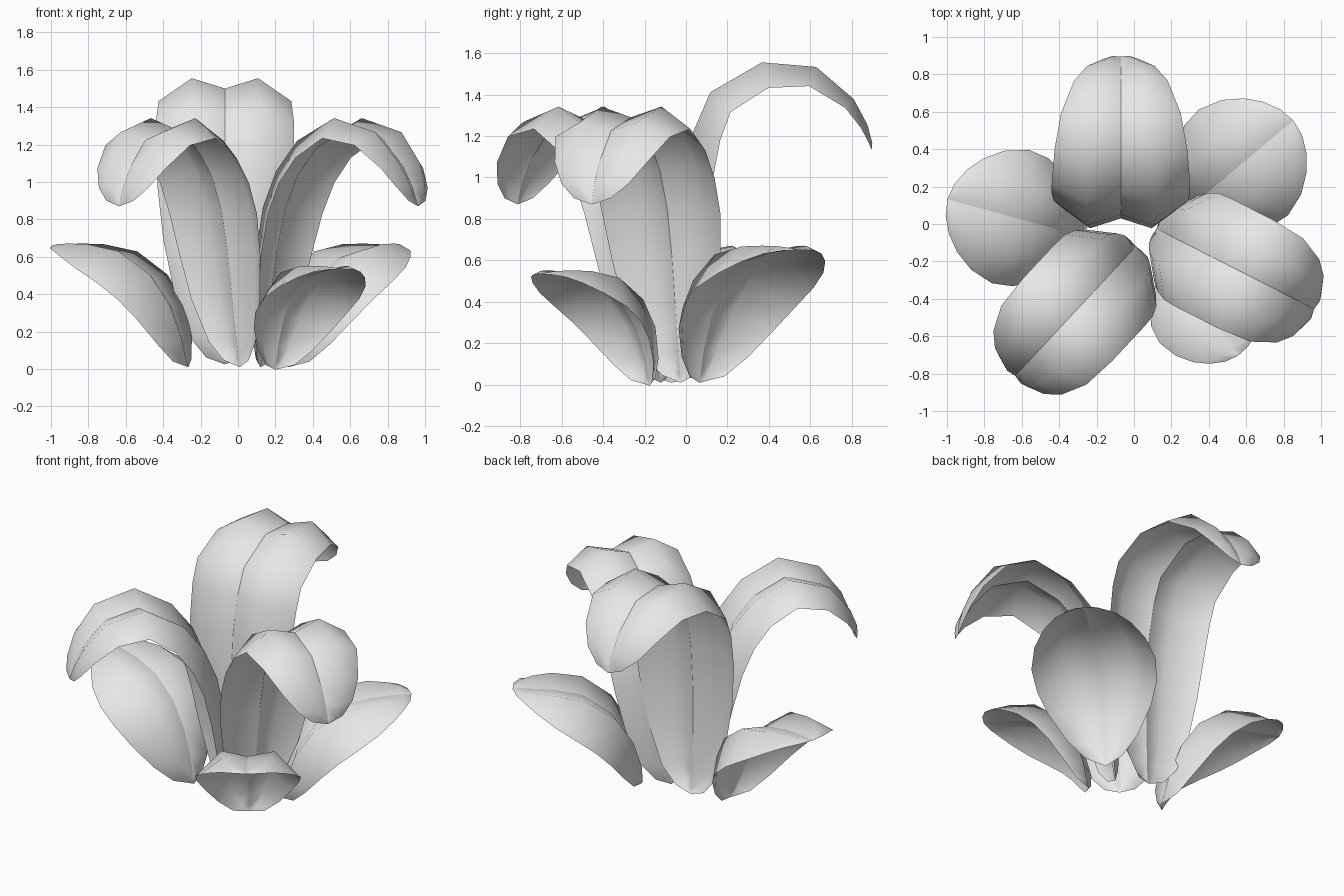
import bpy, bmesh, math
from mathutils import Vector

cube = bpy.data.objects.get("Cube")
if cube:
    bpy.data.objects.remove(cube, do_unlink=True)

# One pale grey material for every petal
grey = bpy.data.materials.new("pale_grey")
grey.use_nodes = True
colour = (0.8, 0.8, 0.8, 1)
grey.diffuse_color = colour
grey.node_tree.nodes["Principled BSDF"].inputs["Base Color"].default_value = colour

# Midrib profiles: (distance outwards, height, half width)
TALL = [(0, .025, 0), (-.01, .06, .1), (-.015, .17, .19), (-.02, .4, .27), (-.02, .7, .33),
        (0, .98, .36), (.04, 1.2, .37), (.11, 1.37, .37), (.33, 1.5, .355), (.56, 1.485, .32),
        (.73, 1.35, .25), (.8, 1.24, .18), (.835, 1.16, .09), (.845, 1.13, 0)]
SPREAD = [(0, .01, 0), (.01, .05, .09), (.025, .15, .17), (.06, .38, .25), (.095, .62, .295),
          (.145, .85, .32), (.22, 1.03, .325), (.335, 1.18, .325), (.53, 1.29, .325),
          (.74, 1.225, .31), (.86, 1.08, .25), (.915, .97, .18), (.94, .9, .1), (.946, .87, 0)]
LOW = [(0, .01, 0), (.01, .05, .11), (.03, .16, .21), (.09, .33, .305), (.19, .48, .355),
       (.35, .595, .37), (.52, .635, .33), (.63, .645, .26), (.7, .65, .18), (.745, .65, .09),
       (.76, .65, 0)]


def petal(name, base, angle, profile, lift, droop, size=1):
    """Gull-shaped sheet: folded midrib, raised middles, edges drooping less to the tip."""
    out = Vector((math.cos(math.radians(angle)), math.sin(math.radians(angle)), 0))
    side = Vector((-out.y, out.x, 0))
    up = Vector((0, 0, 1))
    origin = Vector(base)
    reach = profile[-1][0]
    bm = bmesh.new()
    rows = []
    for i, (r, z, w) in enumerate(profile):
        a, b = profile[max(i - 1, 0)], profile[min(i + 1, len(profile) - 1)]
        normal = (up * (b[0] - a[0]) - out * (b[1] - a[1])).normalized()
        centre = out * r + up * z
        if w == 0:
            rows.append([bm.verts.new(origin + centre * size)] * 5)
            continue
        edge = -droop * (1 - max(r / reach, 0) ** 3)
        rows.append([bm.verts.new(origin + size * (centre + side * (s * w) + normal * (n * w)))
                     for s, n in ((-1, edge), (-.5, lift), (0, 0), (.5, lift), (1, edge))])
    for low, high in zip(rows, rows[1:]):
        for k in range(4):
            corners = dict.fromkeys((low[k], high[k], high[k + 1], low[k + 1]))
            face = bm.faces.new(list(corners))
            face.smooth = True
            face.normal_flip()
        # Keep the midrib crease sharp
        bm.edges.get((low[2], high[2])).smooth = False
    mesh = bpy.data.meshes.new(name)
    bm.to_mesh(mesh)
    bm.free()
    mesh.materials.append(grey)
    bpy.context.collection.objects.link(bpy.data.objects.new(name, mesh))


# Three tall arching petals
petal("tall_petal_back", (-.07, .05, 0), 90, TALL, .16, .21)
petal("tall_petal_front", (.01, -.12, 0), 227, SPREAD, .16, .21)
petal("tall_petal_left", (.12, -.025, 0), 333, SPREAD, .16, .21)

# Three low broad petals
petal("low_petal_right", (-.265, -.07, 0), 164.5, LOW, .1, .43)
petal("low_petal_left", (.27, .065, 0), 40, LOW, .1, .43)
petal("low_petal_front", (.2, -.175, -.012), 304, LOW, .1, .43, .84)
